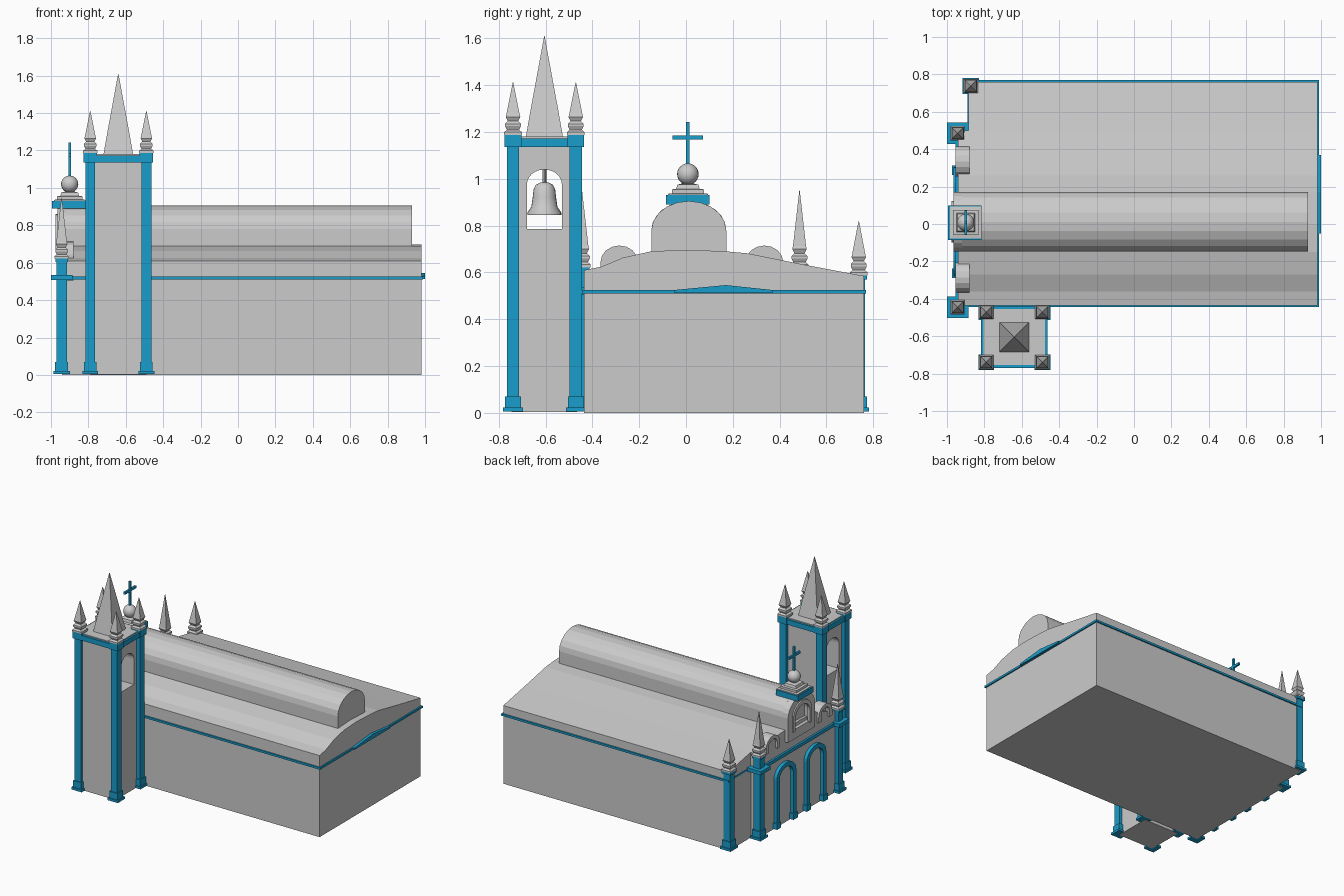
import bpy, bmesh
from math import pi, cos, sin, sqrt

if "Cube" in bpy.data.objects:
    bpy.data.objects.remove(bpy.data.objects["Cube"])

blue = bpy.data.materials.new("blue_trim")
blue.diffuse_color = (0.01, 0.34, 0.6, 1)
blue.use_nodes = True
blue.node_tree.nodes["Principled BSDF"].inputs["Base Color"].default_value = blue.diffuse_color


def finish(name, bm, mat=None):
    bmesh.ops.recalc_face_normals(bm, faces=bm.faces)
    me = bpy.data.meshes.new(name)
    bm.to_mesh(me)
    bm.free()
    ob = bpy.data.objects.new(name, me)
    bpy.context.collection.objects.link(ob)
    if mat:
        me.materials.append(mat)
    return ob


def prism(name, pts, x0, x1, mat=None):
    """Extrude a (y, z) outline along x."""
    bm = bmesh.new()
    f = bm.faces.new([bm.verts.new((x0, y, z)) for y, z in pts])
    r = bmesh.ops.extrude_face_region(bm, geom=[f])
    for v in r["geom"]:
        if isinstance(v, bmesh.types.BMVert):
            v.co.x = x1
    return finish(name, bm, mat)


def box(name, x0, x1, y0, y1, z0, z1, mat=None):
    return prism(name, [(y0, z0), (y1, z0), (y1, z1), (y0, z1)], x0, x1, mat)


def block(name, cx, cy, w, z0, z1, mat=None):
    return box(name, cx - w / 2, cx + w / 2, cy - w / 2, cy + w / 2, z0, z1, mat)


def lathe(name, cx, cy, prof, n, mat=None, smooth=False):
    """Stack n-sided rings of (radius, z); n = 4 gives square sections."""
    bm = bmesh.new()
    k, a0 = (sqrt(2), pi / 4) if n == 4 else (1, 0)
    rings = [[bm.verts.new((cx + r * k * cos(a0 + 2 * pi * i / n),
                            cy + r * k * sin(a0 + 2 * pi * i / n), z))
              for i in range(n)] for r, z in prof]
    for a, b in zip(rings, rings[1:]):
        for i in range(n):
            bm.faces.new((a[i], a[(i + 1) % n], b[(i + 1) % n], b[i]))
    bm.faces.new(rings[0])
    bm.faces.new(rings[-1])
    for f in bm.faces:
        f.smooth = smooth and len(f.verts) == 4
    return finish(name, bm, mat)


def arch(cy, w, z0, spring, top, n=12):
    """Open arch outline from right foot to left foot."""
    arc = [(cy + w * cos(pi * i / n), spring + (top - spring) * sin(pi * i / n))
           for i in range(n + 1)]
    return [(cy + w, z0)] + arc + [(cy - w, z0)]


def finial(name, cx, cy, z, tip):
    prof = [(.038, 0), (.038, .012), (.026, .022), (.034, .038), (.034, .048),
            (.022, .06), (.031, .078), (.028, .09)]
    lathe(name, cx, cy, [(r, z + h) for r, h in prof] + [(.001, tip)], 4)


def pillar(name, cx, cy, w, top):
    block(name + "_foot", cx, cy, w + .032, 0.005, .022, blue)
    block(name + "_plinth", cx, cy, w + .014, .022, .07, blue)
    block(name + "_shaft", cx, cy, w, .07, top, blue)


# Church body, set back on the aisle side
box("main_walls", -.89, .98, -.435, .76, 0, .515)
box("front_wall", -.94, -.88, -.435, .5, 0, .515)
box("cornice", -.89, .99, -.445, .77, .51, .525, blue)
box("front_cornice", -.955, -.88, -.445, .5, .505, .53, blue)
prism("cornice_bump", [(-.05, .512), (.37, .512), (.37, .525), (.17, .546), (-.05, .525)],
      .97, 1.0, blue)

# Low curved roof and front gable
roof = [(-.435, .61), (-.36, .625), (-.27, .663), (-.15, .69), (0, .697),
        (.17, .69), (.26, .682), (.5, .634)]
prism("roof", [(-.435, .52)] + roof + [(.76, .585), (.76, .52)], -.885, .98)
prism("front_gable", [(-.435, .52)] + roof + [(.5, .52)], -.94, -.88)

# Raised vaulted nave, with arched niche at the front
prism("nave_vault", arch(.012, .16, .6, .78, .905, 10), -.92, .93)
prism("niche_frame", arch(.012, .16, .6, .78, .905) +
      arch(.012, .1, .6, .76, .845)[::-1], -.965, -.92)
prism("niche_moulding", arch(.012, .11, .66, .765, .86) +
      arch(.012, .085, .66, .755, .83)[::-1], -.975, -.955)
box("niche_sill", -.965, -.92, -.1, .12, .6, .67)

# Scroll arcs on the gable shoulders
for side, cy in (("right", -.285), ("left", .335)):
    prism(side + "_scroll", arch(cy, .08, .6, .645, .715, 8) +
          arch(cy, .05, .6, .645, .69, 8)[::-1], -.955, -.88)
    box(side + "_scroll_back", -.92, -.885, cy - .06, cy + .06, .6, .69)

# Door frames
for side, cy in (("right", -.165), ("left", .19)):
    prism(side + "_door_frame", arch(cy, .115, 0.005, .37, .46) +
          arch(cy, .08, 0.005, .365, .428)[::-1], -.965, -.935, blue)
    for s in (-1, 1):
        y = cy + s * .098
        box(side + "_door_foot", -.972, -.935, y - .025, y + .025, 0.005, .05, blue)

# Front pillars with finials
for side, cy in (("right", -.445), ("left", .485)):
    pillar(side + "_pillar", -.943, cy, .055, .62)
    block(side + "_capital", -.943, cy, .114, .508, .535, blue)
    block(side + "_pillar_cap", -.943, cy, .066, .605, .622, blue)
    finial(side + "_finial", -.943, cy, .622, .95)
pillar("aisle_pillar", -.873, .738, .055, .58)
block("aisle_capital", -.873, .738, .072, .57, .588, blue)
finial("aisle_finial", -.873, .738, .588, .82)

# Crown over the niche: cap, steps, ball and cross
box("crown_cap", -.995, -.815, -.085, .1, .89, .93, blue)
cx, cy = -.9, .008
lathe("crown_steps", cx, cy, [(.085, .93), (.085, .936), (.068, .938), (.068, .955),
                              (.05, .957), (.045, .975), (.025, .98)], 4)
lathe("crown_ball", cx, cy, [(max(.001, .046 * sin(pi * i / 12)), 1.02 - .046 * cos(pi * i / 12))
                             for i in range(13)], 20, smooth=True)
box("cross_post", cx - .007, cx + .007, cy - .008, cy + .008, 1.06, 1.243, blue)
box("cross_arm", cx - .007, cx + .007, cy - .065, cy + .065, 1.168, 1.186, blue)

# Bell tower with arched opening through it
tx, ty = -.64, -.605
tower = box("tower_walls", tx - .15, tx + .15, ty - .14, ty + .14, 0.003, 1.14)
cutter = prism("tower_cutter", arch(ty, .075, .785, .975, 1.04), -1, -.2)
cutter.hide_render = True
mod = tower.modifiers.new("opening", 'BOOLEAN')
mod.object = cutter
mod.solver = 'EXACT'
bpy.context.view_layer.objects.active = tower
bpy.ops.object.modifier_apply(modifier=mod.name)
bpy.data.objects.remove(cutter)
box("tower_cap", tx - .178, tx + .178, ty - .165, ty + .165, 1.135, 1.172, blue)
box("tower_cap_top", tx - .165, tx + .165, ty - .15, ty + .15, 1.17, 1.18)
for sx in (-1, 1):
    for sy in (-1, 1):
        x, y = tx + sx * .15, ty + sy * .134
        pillar("tower_post", x, y, .053, 1.14)
        block("tower_post_cap", x, y, .072, 1.135, 1.187, blue)
        finial("tower_finial", x, y, 1.187, 1.412)
lathe("tower_spire", tx, ty, [(.08, 1.175), (.058, 1.3), (.034, 1.43), (.001, 1.61)], 4)

# Bell
lathe("bell", tx, ty, [(.073, .845), (.073, .855), (.056, .88), (.05, .92), (.046, .955),
                       (.036, .975), (.015, .985)], 24, smooth=True)
lathe("bell_hanger", tx, ty, [(.008, .98), (.008, 1.04)], 8)
